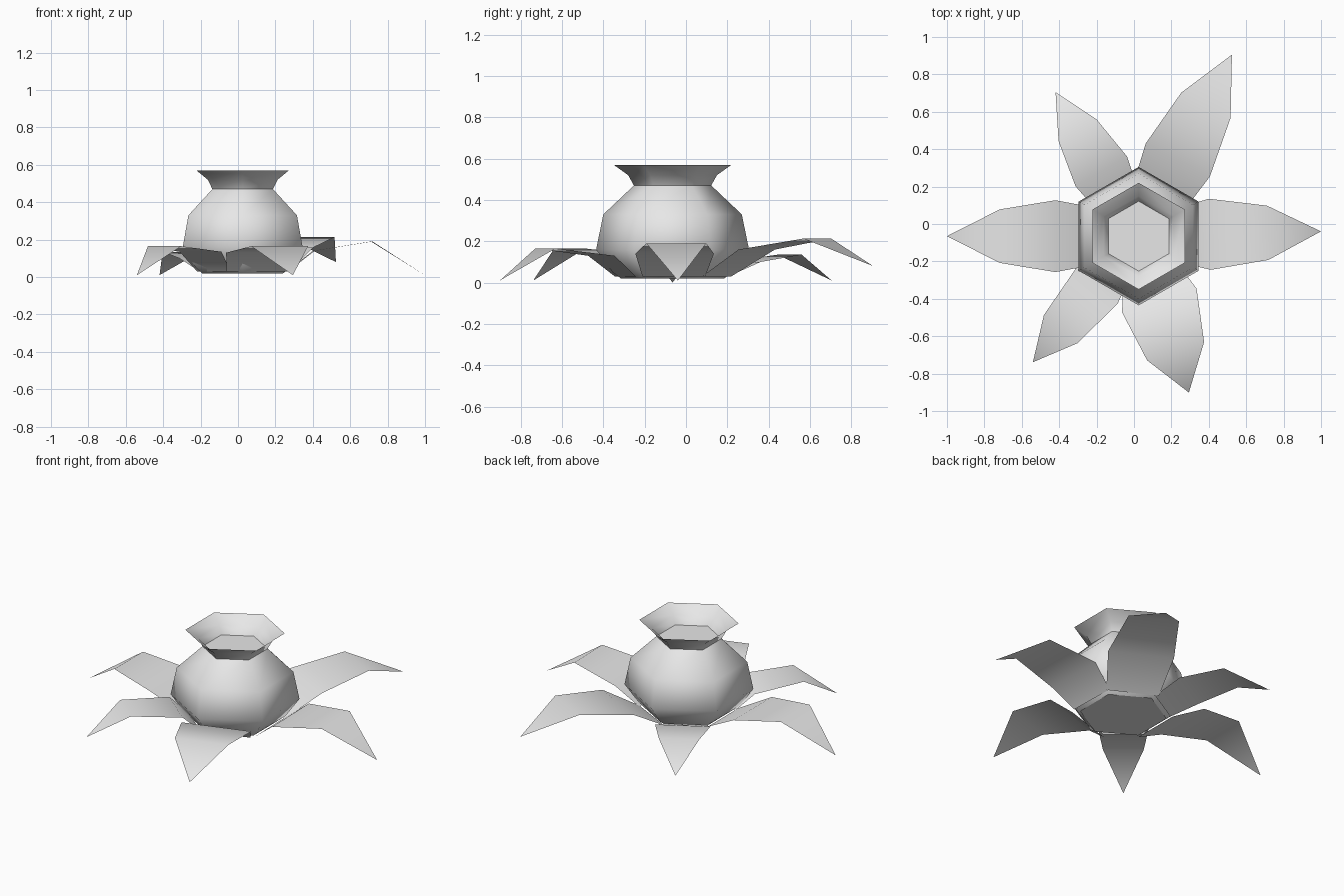
import bpy, math
from mathutils import Vector, Matrix

cube = bpy.data.objects.get("Cube")
if cube:
    bpy.data.objects.remove(cube, do_unlink=True)

CENTRE = Vector((0.025, -0.065, 0))

grey = bpy.data.materials.new("light grey")
grey.use_nodes = True
grey.diffuse_color = (0.8, 0.8, 0.8, 1)
grey.node_tree.nodes["Principled BSDF"].inputs["Base Color"].default_value = (0.8, 0.8, 0.8, 1)


def add_object(name, verts, faces, smooth=True):
    mesh = bpy.data.meshes.new(name)
    mesh.from_pydata(verts, [], faces)
    mesh.materials.append(grey)
    mesh.polygons.foreach_set("use_smooth", [smooth] * len(mesh.polygons))
    mesh.update()
    obj = bpy.data.objects.new(name, mesh)
    bpy.context.collection.objects.link(obj)
    return obj


def hexagon(radius, z):
    """Ring of six points with corners towards the front and back."""
    return [CENTRE + Vector((radius * math.cos(a), radius * math.sin(a), z))
            for a in (math.radians(30 + 60 * i) for i in range(6))]


def lathe(name, profile):
    verts = [p for radius, z in profile for p in hexagon(radius, z)]
    faces = [(r * 6 + i, r * 6 + (i + 1) % 6, r * 6 + 6 + (i + 1) % 6, r * 6 + 6 + i)
             for r in range(len(profile) - 1) for i in range(6)]
    return add_object(name, verts, faces)


def petal(name, angle, rows, tip):
    """Folded leaf sheet: rows of (distance, half width, height) and a tip."""
    turn = Matrix.Rotation(math.radians(angle), 4, "Z")
    points = [Vector((r, side * w, z)) for r, w, z in rows for side in (-1, 1)]
    points.append(Vector((tip[0], 0, tip[1])))
    faces = [(i, i + 2, i + 3, i + 1) for i in (0, 2)] + [(4, 6, 5)]
    add_object(name, [CENTRE + turn @ p for p in points], faces)


# Rounded six-sided bulb with a flared collar
lathe("bulb", [(0.25, 0.02), (0.29, 0.05), (0.37, 0.16), (0.335, 0.33), (0.187, 0.47)])
lathe("collar", [(0.187, 0.47), (0.215, 0.52), (0.285, 0.57)])

# Flat closures at the neck and underside
add_object("neck_cap", hexagon(0.187, 0.47), [tuple(range(6))], False)
add_object("bulb_base", hexagon(0.25, 0.02), [tuple(reversed(range(6)))], False)

# Six drooping petals: angle, middle row, wide row, tip
petals = {
    "left_petal": (1.5, (0.38, 0.19, 0.14), (0.69, 0.145, 0.19), (0.975, 0.01)),
    "back_left_petal": (62.8, (0.458, 0.193, 0.16), (0.787, 0.148, 0.213), (1.091, 0.08)),
    "back_right_petal": (120, (0.40, 0.159, 0.10), (0.654, 0.117, 0.135), (0.889, 0.01)),
    "right_petal": (180, (0.445, 0.192, 0.14), (0.743, 0.143, 0.19), (1.025, 0.0)),
    "front_right_petal": (230, (0.35, 0.146, 0.135), (0.649, 0.117, 0.165), (0.88, 0.01)),
    "front_left_petal": (287.8, (0.362, 0.209, 0.13), (0.646, 0.16, 0.165), (0.878, 0.01)),
}
for name, (angle, middle, wide, tip) in petals.items():
    base = (0.24, middle[1] * 0.8, 0.03)
    petal(name, angle, (base, middle, wide), tip)
